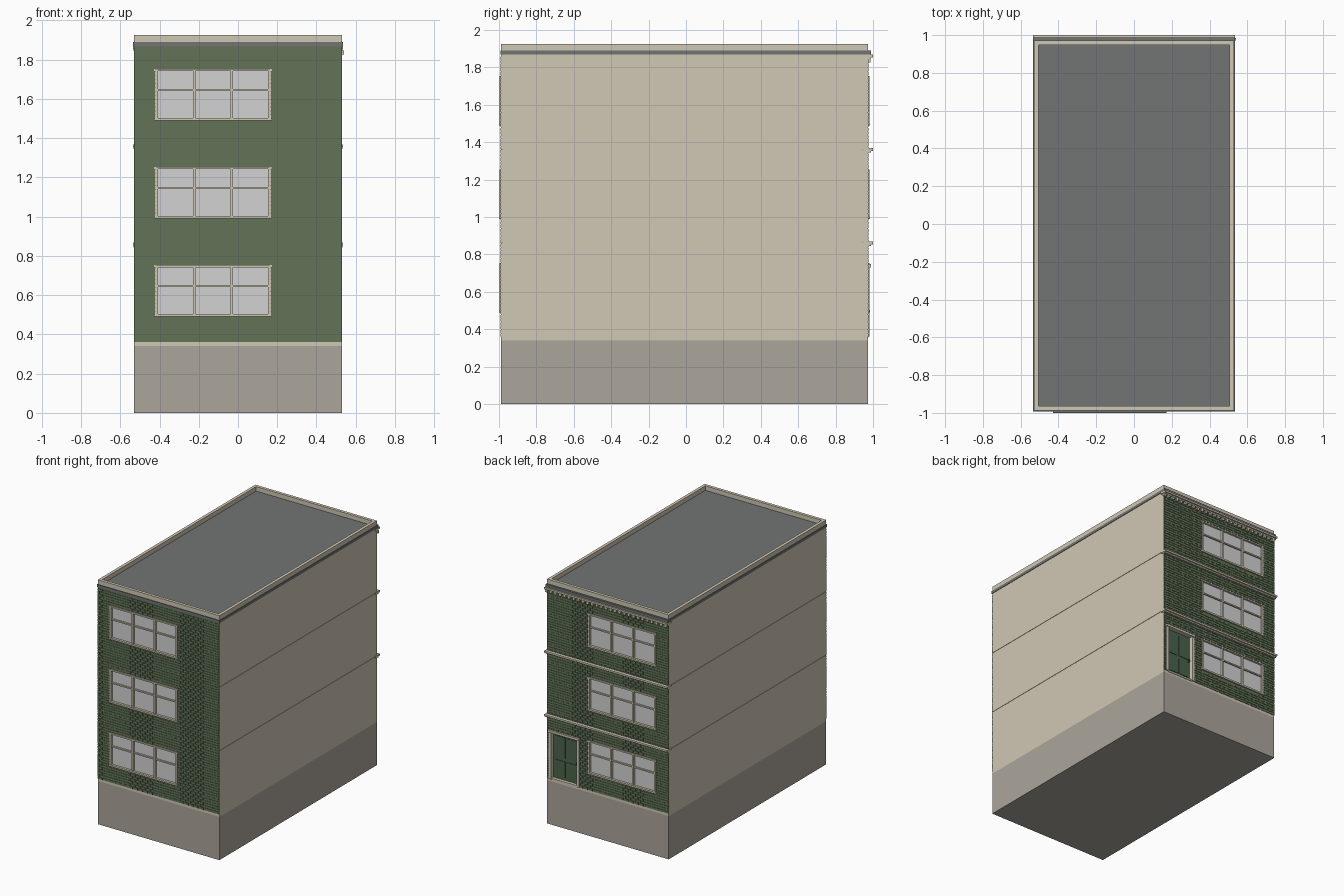
import bpy, bmesh

old = bpy.data.objects.get("Cube")
if old:
    bpy.data.objects.remove(old, do_unlink=True)


def material(name, rgb):
    m = bpy.data.materials.new(name)
    m.use_nodes = True
    m.diffuse_color = (*rgb, 1)
    bsdf = next(n for n in m.node_tree.nodes if n.type == "BSDF_PRINCIPLED")
    bsdf.inputs["Base Color"].default_value = (*rgb, 1)
    bsdf.inputs["Roughness"].default_value = 0.9
    return m


CREAM = material("cream stone", (0.63, 0.58, 0.46))
GREEN = material("green brick", (0.122, 0.172, 0.095))
BASE = material("warm grey base", (0.41, 0.375, 0.328))
ROOF = material("slate grey", (0.165, 0.178, 0.17))
GLASS = material("pale glass", (0.65, 0.65, 0.65))
DOOR = material("door green", (0.07, 0.125, 0.07))
METAL = material("dark metal", (0.06, 0.055, 0.05))

W = 0.53                      # half width
FRONT, BACK = -0.988, 0.972   # wall planes
STOREYS = (0.36, 0.86, 1.36)
TOP = 1.89
WIN = (-0.415, 0.16)          # window opening in x
DOORX = (0.265, 0.49)         # door opening in x
DOORZ = (0.365, 0.73)


def make(name, bm, *mats):
    bmesh.ops.recalc_face_normals(bm, faces=bm.faces)
    me = bpy.data.meshes.new(name)
    bm.to_mesh(me)
    bm.free()
    for m in mats:
        me.materials.append(m)
    ob = bpy.data.objects.new(name, me)
    bpy.context.collection.objects.link(ob)
    return ob


def add_box(bm, x0, x1, y0, y1, z0, z1):
    v = [bm.verts.new((x, y, z)) for x in (x0, x1) for y in (y0, y1) for z in (z0, z1)]
    for f in ((0, 1, 3, 2), (4, 6, 7, 5), (0, 4, 5, 1), (2, 3, 7, 6), (0, 2, 6, 4), (1, 5, 7, 3)):
        bm.faces.new([v[i] for i in f])


def boxes(name, mat, items):
    bm = bmesh.new()
    for b in items:
        add_box(bm, *b)
    return make(name, bm, mat)


def on_wall(side, x0, x1, d0, d1, z0, z1):
    """Box whose depth runs outward from the front (-1) or back (1) wall."""
    wall = BACK if side > 0 else FRONT
    a, b = sorted((wall + side * d0, wall + side * d1))
    return (x0, x1, a, b, z0, z1)


# Main body: stacked storeys with a thin groove between them
bm = bmesh.new()
rings = [(0.34, 0), (STOREYS[0], 0)]
for z in STOREYS[1:]:
    rings += [(z, 0), (z, 0.003), (z + 0.004, 0.003), (z + 0.004, 0)]
rings.append((TOP, 0))
loops = []
for z, i in rings:
    loops.append([bm.verts.new(p) for p in (
        (-W + i, FRONT + i, z), (W - i, FRONT + i, z), (W - i, BACK - i, z), (-W + i, BACK - i, z))])
for a, b in zip(loops, loops[1:]):
    for k in range(4):
        n = (k + 1) % 4
        bm.faces.new((a[k], a[n], b[n], b[k]))
bm.faces.new(loops[0][::-1])
bm.faces.new(loops[-1])
body = make("building_body", bm, CREAM, GREEN, ROOF)

# Cut the window and door recesses
cuts = [on_wall(s, *WIN, -0.012, 0.05, z + 0.14, z + 0.385) for s in (-1, 1) for z in STOREYS]
cuts.append(on_wall(1, *DOORX, -0.03, 0.05, *DOORZ))
cutter = boxes("opening_cutter", CREAM, cuts)
cutter.hide_render = True
mod = body.modifiers.new("openings", "BOOLEAN")
mod.operation = "DIFFERENCE"
mod.solver = "EXACT"
mod.object = cutter
bpy.context.view_layer.objects.active = body
body.select_set(True)
bpy.ops.object.modifier_apply(modifier=mod.name)
bpy.data.objects.remove(cutter, do_unlink=True)
for p in body.data.polygons:
    p.material_index = 0
    if abs(p.normal.y) > 0.9 and p.center.z > STOREYS[0]:
        p.material_index = 1
    elif p.normal.z > 0.9 and p.center.z > TOP - 0.01:
        p.material_index = 2

boxes("plinth", BASE, [(-W, W, FRONT, BACK, 0, 0.34)])

# Brick courses in running bond, clipped round the openings
ROW, LEN, GAP = 0.02, 0.044, 0.003


def brick_wall(name, side):
    holes = [(WIN[0], WIN[1], z + 0.14, z + 0.385) for z in STOREYS]
    if side > 0:
        holes.append((*DOORX, *DOORZ))
    bm = bmesh.new()
    row = 0
    z = STOREYS[0]
    while z + ROW < TOP - 0.015:
        spans = [(-W, W)]
        for h0, h1, b, t in holes:
            if z < t and z + ROW > b:
                spans = [s for a, c in spans for s in ((a, min(c, h0)), (max(a, h1), c)) if s[1] > s[0]]
        x = -W - (LEN / 2 if row % 2 else 0)
        while x < W:
            for a, c in spans:
                x0, x1 = max(x, a), min(x + LEN - GAP, c)
                if x1 - x0 > 0.004:
                    add_box(bm, *on_wall(side, x0, x1, -0.001, 0.003, z, z + ROW - GAP))
            x += LEN
        z += ROW
        row += 1
    make(name, bm, GREEN)


brick_wall("front_bricks", -1)
brick_wall("back_bricks", 1)


# Windows: three bays with a transom, head and sill
def window(name, side, z):
    x0, x1 = WIN
    lo, hi = z + 0.14, z + 0.385
    boxes(name + "_glass", GLASS, [on_wall(side, x0, x1, -0.012, -0.006, lo, hi)])
    third = (x1 - x0) / 3
    parts = []
    for k in range(4):
        c = x0 + k * third
        parts.append(on_wall(side, c - 0.007, c + 0.007, -0.01, 0.008, lo, hi))
    parts.append(on_wall(side, x0, x1, -0.01, 0.005, z + 0.281, z + 0.291))
    parts.append(on_wall(side, x0 - 0.013, x1 + 0.013, -0.01, 0.012, lo - 0.01, lo + 0.003))
    parts.append(on_wall(side, x0 - 0.013, x1 + 0.013, -0.01, 0.01, hi - 0.003, hi + 0.008))
    boxes(name + "_frame", CREAM, parts)


for n, z in enumerate(STOREYS, 1):
    window(f"front_window_{n}", -1, z)
    window(f"back_window_{n}", 1, z)

# Back door with raised panels, handle and surround
d0, d1 = DOORX
z0, z1 = DOORZ
mid = (d0 + d1) / 2
boxes("door_leaf", DOOR, [on_wall(1, d0, d1, -0.03, -0.02, z0, z1)])
boxes("door_panels", DOOR, [on_wall(1, a, b, -0.021, -0.016, c, d)
                            for a, b in ((d0 + 0.02, mid - 0.008), (mid + 0.008, d1 - 0.02))
                            for c, d in ((z0 + 0.025, z0 + 0.15), (z0 + 0.175, z1 - 0.025))])
boxes("door_handle", METAL, [on_wall(1, d0 + 0.008, d0 + 0.018, -0.021, -0.008, z0 + 0.155, z0 + 0.175)])
boxes("door_surround", CREAM, [
    on_wall(1, d0 - 0.02, d0, -0.005, 0.01, STOREYS[0], z1),
    on_wall(1, d1, d1 + 0.02, -0.005, 0.01, STOREYS[0], z1),
    on_wall(1, d0 - 0.025, d1 + 0.025, -0.005, 0.018, z1, z1 + 0.018),
    on_wall(1, d0, d1, -0.03, 0.005, STOREYS[0] - 0.005, z0 + 0.004)])

# String courses and top cornice on the back, returning round the corners
for n, z in enumerate((0.86, 1.36, 1.86), 1):
    boxes(f"back_cornice_{n}", CREAM, [
        on_wall(1, -W - 0.006, W + 0.006, -0.027, 0.028, z - 0.006, z + 0.008),
        on_wall(1, -W - 0.003, W + 0.003, -0.015, 0.016, z - 0.016, z - 0.006)])
boxes("dentils", CREAM, [on_wall(1, -0.52 + k * 0.04, -0.5 + k * 0.04, 0, 0.014, 1.826, 1.846)
                         for k in range(27)])

# Grey band and cream parapet round the roof
boxes("roof_band", ROOF, [
    (-W - 0.004, W + 0.004, FRONT - 0.005, FRONT + 0.02, 1.868, 1.889),
    (-W - 0.004, W + 0.004, BACK - 0.02, BACK + 0.016, 1.868, 1.889),
    (-W - 0.004, -W + 0.02, FRONT, BACK, 1.868, 1.889),
    (W - 0.02, W + 0.004, FRONT, BACK, 1.868, 1.889)])
T = 0.024
boxes("parapet", CREAM, [
    (-W, W, FRONT, FRONT + T, TOP - 0.001, 1.925),
    (-W, W, BACK - T, BACK, TOP - 0.001, 1.925),
    (-W, -W + T, FRONT + T, BACK - T, TOP - 0.001, 1.925),
    (W - T, W, FRONT + T, BACK - T, TOP - 0.001, 1.925)])
